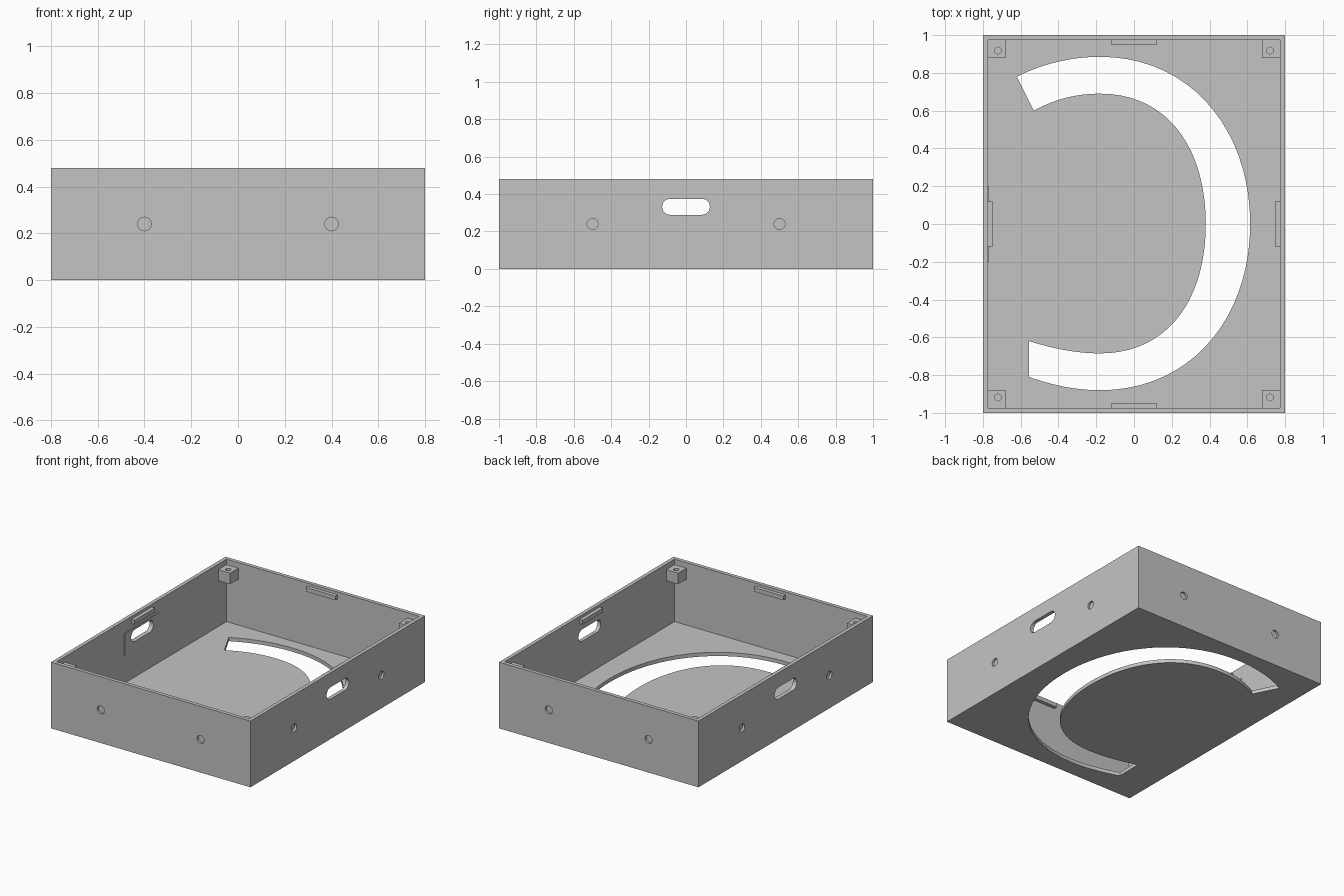
import bpy, bmesh, math
from mathutils import Vector
from mathutils.geometry import interpolate_bezier

default = bpy.data.objects.get("Cube")
if default:
    bpy.data.objects.remove(default, do_unlink=True)

# One grey for the whole tray
grey = bpy.data.materials.new("plain grey")
grey.use_nodes = True
colour = (0.55, 0.55, 0.55, 1)
grey.diffuse_color = colour
grey.node_tree.nodes["Principled BSDF"].inputs["Base Color"].default_value = colour

HX, HY, H, T = 0.8, 1.0, 0.48, 0.027   # half sizes, height, wall thickness
IX, IY = HX - T, HY - T                # inner half sizes

AXES = {"x": lambda u, v, w: (w, u, v),
        "y": lambda u, v, w: (u, w, v),
        "z": lambda u, v, w: (u, v, w)}


def prism(name, outline, axis, low, high):
    """Extrude a 2D outline along an axis."""
    bm = bmesh.new()
    place = AXES[axis]
    rings = [[bm.verts.new(place(u, v, w)) for u, v in outline] for w in (low, high)]
    bm.faces.new(rings[0])
    bm.faces.new(rings[1])
    n = len(outline)
    for i in range(n):
        j = (i + 1) % n
        bm.faces.new((rings[0][i], rings[0][j], rings[1][j], rings[1][i]))
    bmesh.ops.recalc_face_normals(bm, faces=bm.faces)
    mesh = bpy.data.meshes.new(name)
    bm.to_mesh(mesh)
    bm.free()
    mesh.materials.append(grey)
    obj = bpy.data.objects.new(name, mesh)
    bpy.context.collection.objects.link(obj)
    return obj


def rect(u0, u1, v0, v1):
    return [(u0, v0), (u1, v0), (u1, v1), (u0, v1)]


def box(name, x0, x1, y0, y1, z0, z1):
    return prism(name, rect(x0, x1, y0, y1), "z", z0, z1)


def circle(cu, cv, r, n=32):
    return [(cu + r * math.cos(math.tau * i / n), cv + r * math.sin(math.tau * i / n))
            for i in range(n)]


def cut(target, cutter):
    """Subtract a cutter and discard it."""
    cutter.hide_render = True
    mod = target.modifiers.new("cut", "BOOLEAN")
    mod.operation = "DIFFERENCE"
    mod.solver = "EXACT"
    mod.object = cutter
    bpy.context.view_layer.objects.active = target
    bpy.ops.object.modifier_apply(modifier=mod.name)
    bpy.data.objects.remove(cutter, do_unlink=True)


def bezier(*pts, steps=20):
    knots = [Vector(p).to_3d() for p in pts]
    return [(p.x, p.y) for p in interpolate_bezier(*knots, steps)]


def stadium(length, height, cv, n=12):
    """Rounded slot outline."""
    r = height / 2
    pts = []
    for side in (1, -1):
        for i in range(n + 1):
            a = side * math.pi / 2 - math.pi / 2 * (1 + side) + math.pi * i / n
            a = -math.pi / 2 + math.pi * i / n + (0 if side > 0 else math.pi)
            pts.append((side * (length / 2 - r) + r * math.cos(a), cv + r * math.sin(a)))
    return pts


# Open tray
tray = box("tray", -HX, HX, -HY, HY, 0, H)
cut(tray, box("cavity", -IX, IX, -IY, IY, T, H + 0.1))

# Curved opening in the floor
outer = (bezier((-.62, .78), (-.48, .85), (-.33, .885), (-.18, .885))
         + bezier((-.18, .885), (.3, .885), (.615, .5), (.615, 0))[1:]
         + bezier((.615, 0), (.615, -.5), (.3, -.88), (-.18, -.88))[1:]
         + bezier((-.18, -.88), (-.3, -.88), (-.43, -.855), (-.555, -.81))[1:])
inner = (bezier((-.555, -.62), (-.43, -.66), (-.3, -.685), (-.18, -.685))
         + bezier((-.18, -.685), (.18, -.685), (.38, -.4), (.38, 0))[1:]
         + bezier((.38, 0), (.38, .4), (.18, .69), (-.18, .69))[1:]
         + bezier((-.18, .69), (-.31, .69), (-.42, .66), (-.53, .6))[1:])
cut(tray, prism("floor_cutter", outer + inner, "z", -0.1, T + 0.05))

# Thin plate behind one handle slot
plate = box("slot_plate", -IX - 0.002, -IX + 0.005, -0.2, 0.2, 0.23, 0.39)

# Handle slots in both long walls
handle = stadium(0.255, 0.086, 0.332)
for side in (-1, 1):
    cut(tray, prism("handle_cutter", handle, "x", side * HX - 0.1, side * HX + 0.1))
cut(plate, prism("plate_cutter", handle, "x", -HX - 0.1, -HX + 0.1))

# Shallow round sockets outside every wall
DEPTH = 0.016
for side in (-1, 1):
    for end in (-1, 1):
        for axis, offset, face in (("x", 0.5, HX), ("y", 0.4, HY)):
            a, b = sorted((side * (face - DEPTH), side * (face + 0.05)))
            cut(tray, prism("socket_cutter", circle(end * offset, 0.24, 0.029), axis, a, b))

# Corner screw posts
S = 0.095
for side, sx in (("right", -1), ("left", 1)):
    for end, sy in (("front", -1), ("back", 1)):
        x0, x1 = sorted((sx * (IX + 0.005), sx * (IX - S)))
        y0, y1 = sorted((sy * (IY + 0.005), sy * (IY - S)))
        post = box(f"{end}_{side}_post", x0, x1, y0, y1, 0.36, 0.44)
        cut(post, prism("screw_cutter", circle(sx * 0.72, sy * 0.918, 0.018, 24),
                        "z", 0.38, 0.5))

# Snap ribs near the rim
for name, s in (("right", -1), ("left", 1)):
    a, b = sorted((s * (IX + 0.005), s * (IX - 0.026)))
    box(f"{name}_rib", a, b, -0.118, 0.118, 0.43, 0.46)
for name, s in (("front", -1), ("back", 1)):
    a, b = sorted((s * (IY + 0.005), s * (IY - 0.026)))
    box(f"{name}_rib", -0.118, 0.118, a, b, 0.43, 0.46)
